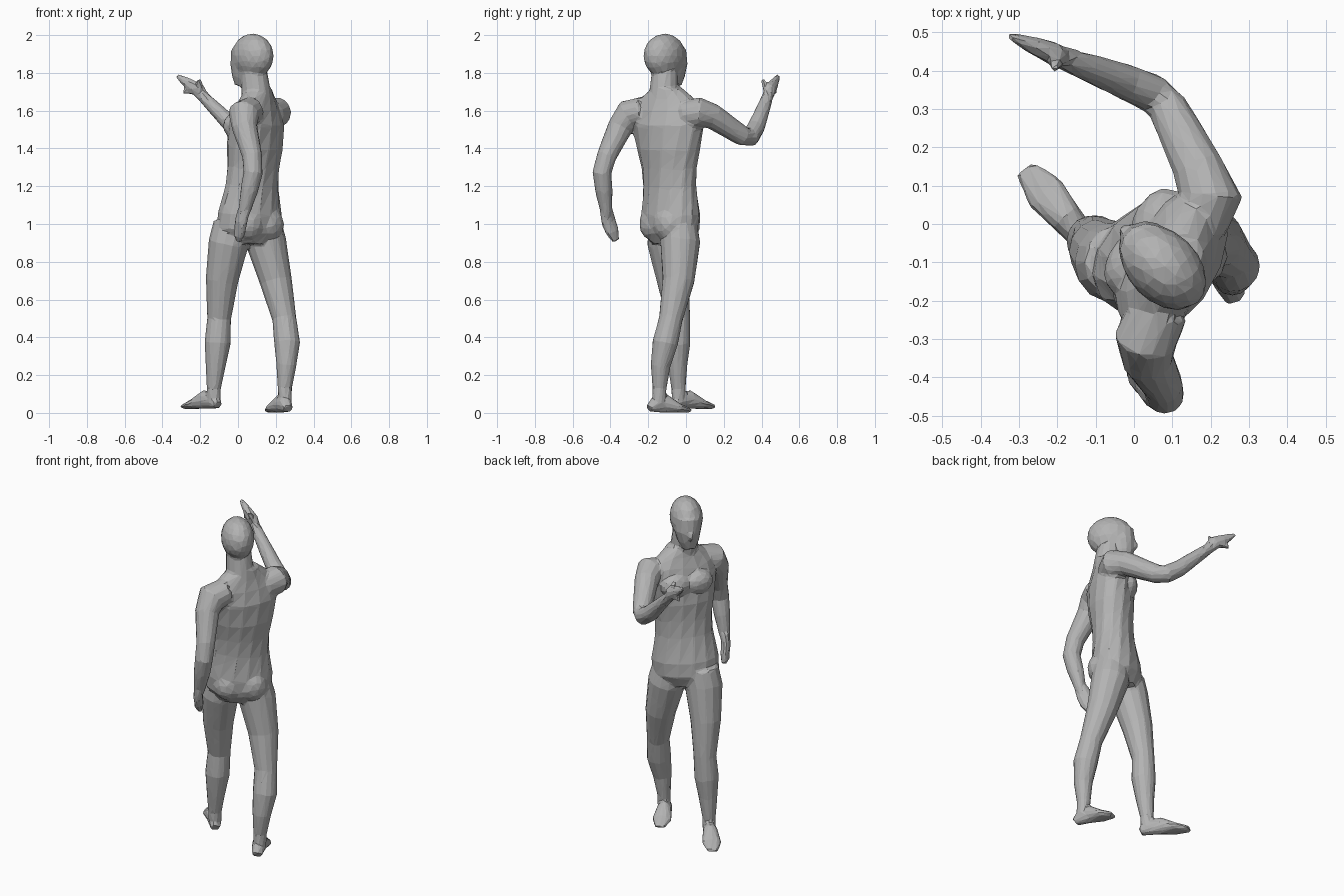
import bpy, bmesh, math
from mathutils import Vector, Matrix

default_cube = bpy.data.objects.get("Cube")
if default_cube:
    bpy.data.objects.remove(default_cube, do_unlink=True)

bm = bmesh.new()
SIDES = 14
HEAD_TURN = math.radians(45)
CHEST_TURN = math.radians(60)
HIP_TURN = math.radians(35)


def loft(centres, widths, depths, headings):
    """Closed tube with an elliptical ring at each centre, turned by its heading."""
    centres = [Vector(centre) for centre in centres]
    last = len(centres) - 1
    rings = []
    for i, centre in enumerate(centres):
        tangent = (centres[min(i + 1, last)] - centres[max(i - 1, 0)]).normalized()
        side = Vector((math.cos(headings[i]), math.sin(headings[i]), 0))
        side = (side - tangent * side.dot(tangent)).normalized()
        depth = tangent.cross(side)
        ring = []
        for k in range(SIDES):
            t = math.tau * k / SIDES
            offset = side * math.cos(t) * widths[i] + depth * math.sin(t) * depths[i]
            ring.append(bm.verts.new(centre + offset))
        rings.append(ring)
    for low, high in zip(rings, rings[1:]):
        for k in range(SIDES):
            n = (k + 1) % SIDES
            bm.faces.new((low[k], low[n], high[n], high[k]))
    bm.faces.new(list(reversed(rings[0])))
    bm.faces.new(rings[-1])


def limb(centres, radii, flatness=1, heading=0):
    """Tube along a path; flatness scales its depth against its width."""
    depths = [radius * flatness for radius in radii]
    loft(centres, radii, depths, [heading] * len(radii))


def muscle(centre, size, heading):
    """Ellipsoid; size is half width, half depth and half height."""
    matrix = (Matrix.Translation(centre)
              @ Matrix.Rotation(heading, 4, "Z")
              @ Matrix.Diagonal((*size, 1)))
    bmesh.ops.create_icosphere(bm, subdivisions=3, radius=1, matrix=matrix)


def torso(profile):
    """Leaning trunk from (height, half width, half depth), twisting as it rises."""
    heights, widths, depths = zip(*profile)
    centres = [(.07 * z - .01, -.03 * z - .05, z) for z in heights]
    headings = [HIP_TURN + (z - 1) * (CHEST_TURN - HIP_TURN) / .5 for z in heights]
    loft(centres, widths, depths, headings)


def leg(path):
    """Leg along (x, y) points, sharing heights and thickness with the other leg."""
    heights = (1, .9, .7, .5, .37, .25, .13, .05)
    radii = (.1, .107, .086, .064, .069, .053, .038, .036)
    limb([(*point, z) for point, z in zip(path, heights)], radii)


def foot(heel, toe):
    """Foot from heel to toe, flat underneath, widest at the ball."""
    heel, toe = Vector(heel), Vector(toe)
    way = toe - heel
    heading = math.atan2(way.y, way.x) - math.pi / 2
    steps = (0, .15, .4, .7, 1)
    widths = (.028, .036, .043, .055, .03)
    heights = (.022, .044, .05, .026, .012)
    centres = [heel + way * t + Vector((0, 0, h)) for t, h in zip(steps, heights)]
    loft(centres, widths, heights, [heading] * len(steps))


def arm(path):
    """Arm from inside the chest over the shoulder and elbow to the wrist."""
    limb(path, (.075, .083, .068, .053, .051, .047, .03))


# Trunk with chest and buttock muscles on each side
torso([(.9, .13, .1), (.97, .185, .135), (1.05, .188, .137), (1.2, .163, .118),
       (1.3, .165, .118), (1.4, .185, .128), (1.53, .21, .125), (1.61, .2, .1),
       (1.67, .145, .08), (1.72, .08, .07)])
for x, y in ((-.01, -.1), (.06, .01)):
    muscle((x, y, 1.52), (.09, .06, .07), CHEST_TURN)
for x, y in ((.06, -.17), (.16, -.1)):
    muscle((x, y, 1), (.09, .07, .09), HIP_TURN)

# Neck, skull, jaw and nose
limb([(.1, -.12, 1.66), (.08, -.11, 1.83)], (.08, .07))
muscle((.077, -.113, 1.89), (.092, .129, .118), HEAD_TURN)
limb([(.045, -.08, 1.92), (.04, -.073, 1.84), (.03, -.067, 1.78), (.02, -.06, 1.73)],
     (.075, .076, .06, .037), 1.15, HEAD_TURN)
muscle((-.02, -.02, 1.83), (.02, .02, .03), HEAD_TURN)

# Lowered left arm, hand and thumb
arm([(.07, -.22, 1.6), (.03, -.3, 1.58), (.035, -.35, 1.51), (.075, -.42, 1.36),
     (.08, -.445, 1.27), (.06, -.435, 1.18), (.03, -.42, 1.05)])
limb([(.03, -.42, 1.07), (.015, -.41, 1.01), (.01, -.39, .96), (0, -.37, .91)],
     (.026, .027, .025, .015), 1.6, HIP_TURN)
limb([(.02, -.41, 1.04), (-.01, -.39, .93)], (.02, .014))

# Raised right arm, hand, thumb and little finger
arm([(.17, 0, 1.58), (.2, .07, 1.59), (.17, .14, 1.57), (.09, .3, 1.465),
     (.05, .34, 1.46), (-.02, .37, 1.51), (-.19, .435, 1.68)])
limb([(-.18, .43, 1.67), (-.21, .445, 1.71), (-.25, .46, 1.735), (-.325, .49, 1.785)],
     (.024, .03, .026, .01), 1.3, CHEST_TURN)
limb([(-.2, .435, 1.7), (-.205, .405, 1.765)], (.022, .012))
limb([(-.22, .45, 1.71), (-.29, .475, 1.7)], (.022, .012))

# Forward left leg and foot
leg([(-.03, -.1), (-.05, -.1), (-.085, -.07), (-.1, -.04),
     (-.108, -.045), (-.118, -.045), (-.128, -.04), (-.128, -.04)])
foot((-.105, -.07, .02), (-.285, .145, .02))

# Trailing right leg and foot
leg([(.13, -.04), (.15, -.03), (.2, -.04), (.245, -.08),
     (.26, -.11), (.256, -.135), (.248, -.14), (.25, -.145)])
foot((.265, -.195, 0), (.165, .02, 0))

# Fuse the parts into one faceted skin
bmesh.ops.recalc_face_normals(bm, faces=bm.faces)
mesh = bpy.data.meshes.new("human_figure")
bm.to_mesh(mesh)
bm.free()
figure = bpy.data.objects.new("human_figure", mesh)
bpy.context.collection.objects.link(figure)

fuse = figure.modifiers.new("fuse", "REMESH")
fuse.mode = "VOXEL"
fuse.voxel_size = .009
soften = figure.modifiers.new("soften", "SMOOTH")
soften.factor = .5
soften.iterations = 5
facet = figure.modifiers.new("facet", "DECIMATE")
facet.ratio = .035

# Single grey colour
grey = bpy.data.materials.new("plain_grey")
grey.use_nodes = True
colour = (.45, .45, .45, 1)
grey.diffuse_color = colour
shader = grey.node_tree.nodes["Principled BSDF"]
shader.inputs["Base Color"].default_value = colour
mesh.materials.append(grey)
